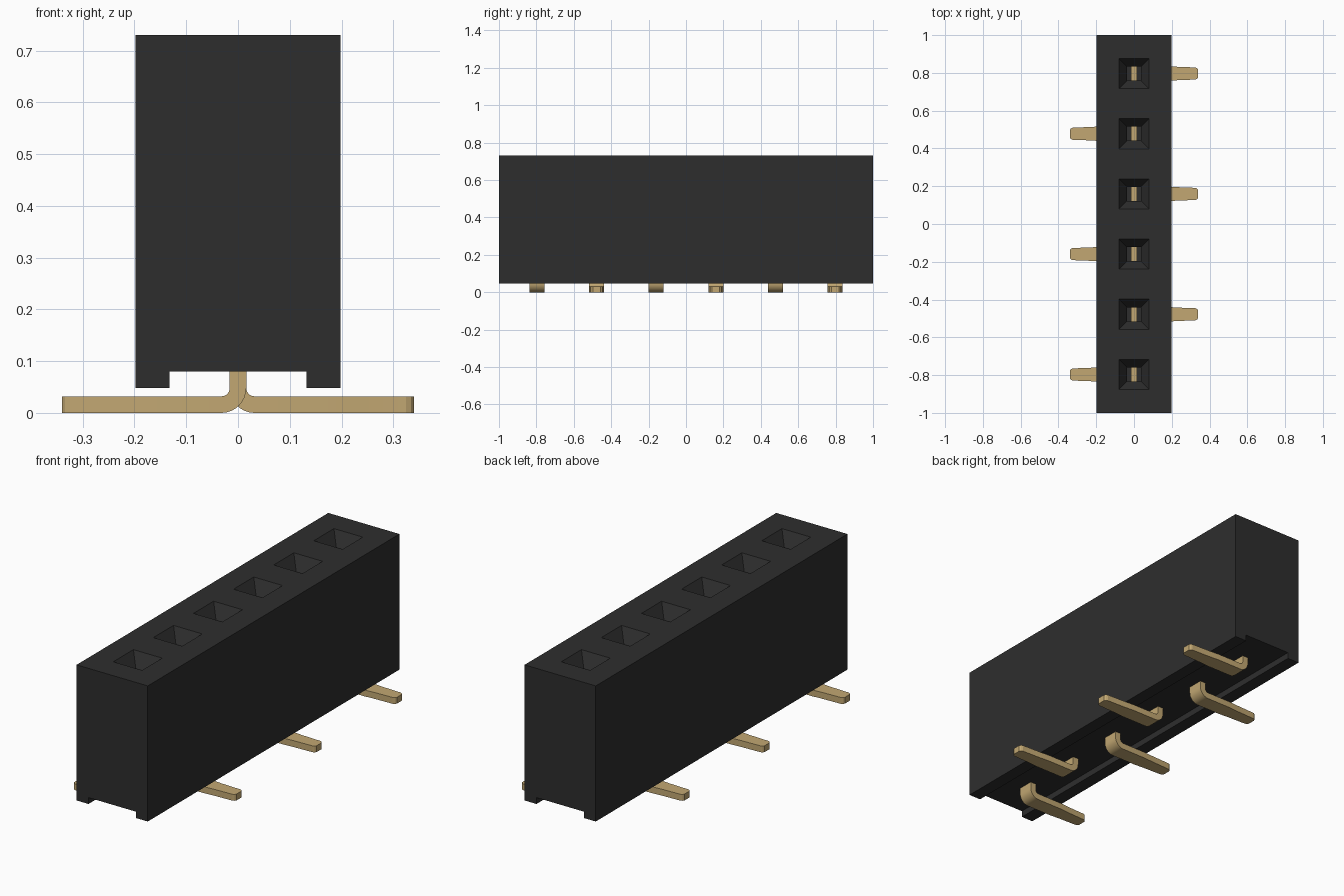
import bpy, bmesh, math

cube = bpy.data.objects.get("Cube")
if cube:
    bpy.data.objects.remove(cube, do_unlink=True)

COUNT, PITCH = 6, 0.3187
HALF_X, TOP, BASE, CHANNEL_Z, CHANNEL_X = 0.198, 0.73, 0.048, 0.08, 0.132
centres = [(i - (COUNT - 1) / 2) * PITCH for i in range(COUNT)]


def material(name, colour):
    mat = bpy.data.materials.new(name)
    mat.use_nodes = True
    mat.diffuse_color = (*colour, 1)
    bsdf = next(n for n in mat.node_tree.nodes if n.type == 'BSDF_PRINCIPLED')
    bsdf.inputs["Base Color"].default_value = (*colour, 1)
    return mat


def finish(bm, name, mat):
    bmesh.ops.recalc_face_normals(bm, faces=bm.faces)
    mesh = bpy.data.meshes.new(name)
    bm.to_mesh(mesh)
    bm.free()
    mesh.materials.append(mat)
    obj = bpy.data.objects.new(name, mesh)
    bpy.context.collection.objects.link(obj)
    return obj


def bridge(bm, a, b, skip=()):
    for i in range(len(a)):
        if i not in skip:
            j = (i + 1) % len(a)
            bm.faces.new((a[i], a[j], b[j], b[i]))


black = material("black plastic", (0.027, 0.027, 0.027))
gold = material("gold contact", (0.54, 0.39, 0.17))

# Housing: channelled profile extruded along y, one cell per socket
bm = bmesh.new()
profile = [(-HALF_X, TOP), (HALF_X, TOP), (HALF_X, BASE), (CHANNEL_X, BASE),
           (CHANNEL_X, CHANNEL_Z), (-CHANNEL_X, CHANNEL_Z),
           (-CHANNEL_X, BASE), (-HALF_X, BASE)]
cuts = [-1] + [(a + b) / 2 for a, b in zip(centres, centres[1:])] + [1]
rings = [[bm.verts.new((x, y, z)) for x, z in profile] for y in cuts]
bm.faces.new(rings[0])
bm.faces.new(rings[-1])
for near, far, cy in zip(rings, rings[1:], centres):
    bridge(bm, near, far, skip=(0,))
    # Square socket with a tapered mouth and a straight shaft
    loop = [near[0], near[1], far[1], far[0]]
    for half, z in ((0.08, TOP), (0.037, 0.665), (0.037, 0.25)):
        square = [bm.verts.new((sx * half, cy + sy * half, z))
                  for sx, sy in ((-1, -1), (1, -1), (1, 1), (-1, 1))]
        bridge(bm, loop, square)
        loop = square
    bm.faces.new(loop)
finish(bm, "housing", black)


# Contact: flat strip that drops, bends and runs outwards
def contact(name, cy, side):
    half_t, bend = 0.016, 0.032
    # Each section: centre x, centre z, thickness direction, half width
    sections = [(0, 0.32, 0, 0.04)]
    for i in range(9):
        a = math.pi / 2 * i / 8
        sections.append((bend - bend * math.cos(a), 0.048 - bend * math.sin(a), a, 0.04))
    for x, half in ((0.17, 0.04), (0.22, 0.036), (0.325, 0.032), (0.334, 0.028), (0.34, 0.02)):
        sections.append((x, half_t, math.pi / 2, half))
    bm = bmesh.new()
    loops = []
    for x, z, a, half in sections:
        dx, dz = math.cos(a) * half_t, math.sin(a) * half_t
        loops.append([bm.verts.new((side * (x + t * dx), cy + w * half, z + t * dz))
                      for t, w in ((-1, -1), (1, -1), (1, 1), (-1, 1))])
    for a, b in zip(loops, loops[1:]):
        bridge(bm, a, b)
    bm.faces.new(loops[0])
    bm.faces.new(loops[-1])
    obj = finish(bm, name, gold)
    bpy.ops.object.select_all(action='DESELECT')
    obj.select_set(True)
    bpy.context.view_layer.objects.active = obj
    bpy.ops.object.shade_smooth_by_angle(angle=math.radians(20))


for i, cy in enumerate(centres):
    contact(f"contact_{i + 1}", cy, 1 if i % 2 else -1)
